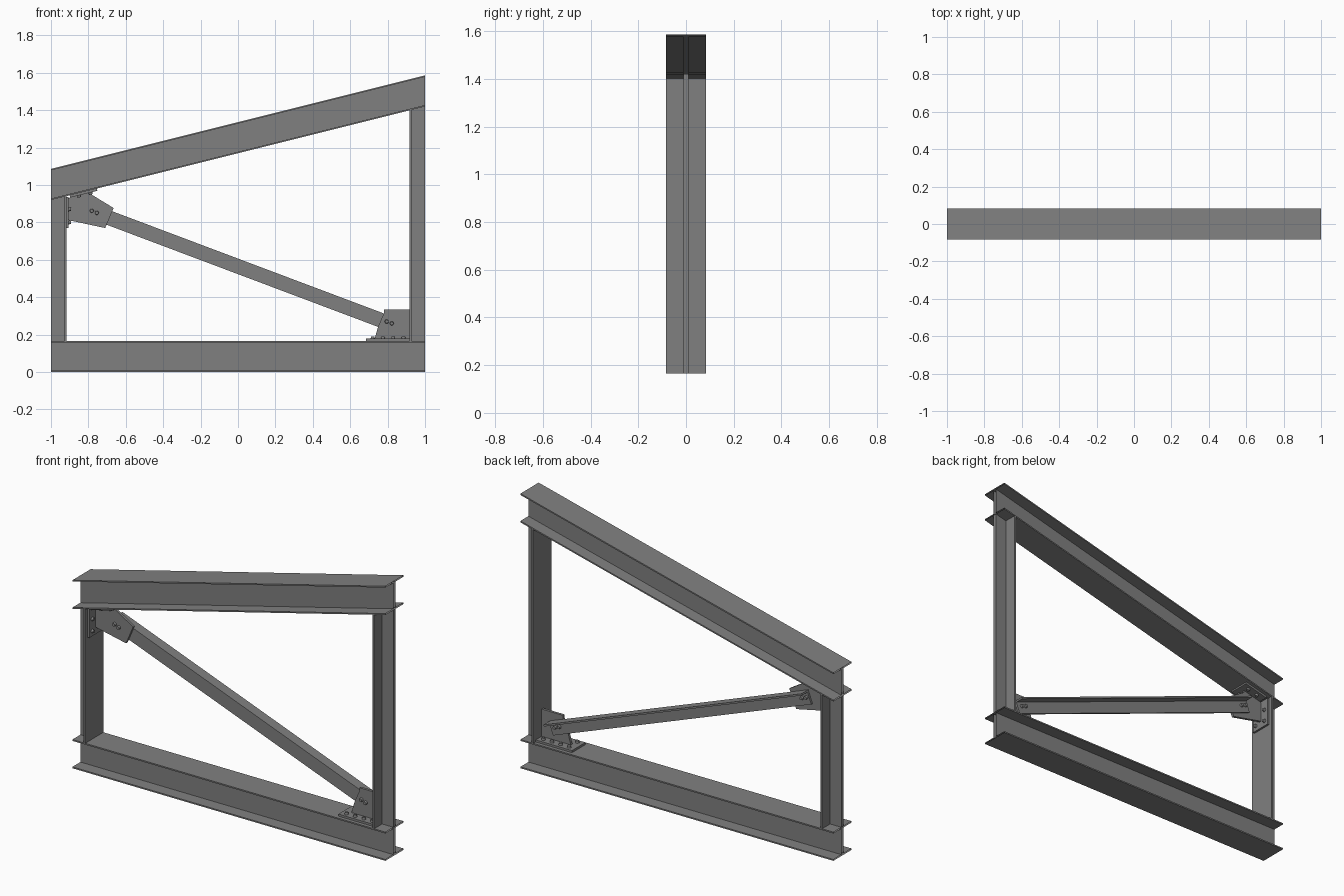
import bpy
import bmesh
from math import atan2
from mathutils import Vector, Matrix

if "Cube" in bpy.data.objects:
    bpy.data.objects.remove(bpy.data.objects["Cube"], do_unlink=True)

steel = bpy.data.materials.new("steel grey")
steel.use_nodes = True
GREY = (0.216, 0.216, 0.216, 1)
steel.diffuse_color = GREY
steel.node_tree.nodes["Principled BSDF"].inputs["Base Color"].default_value = GREY

HALF = 0.083      # half flange width
DEPTH = 0.166     # beam depth
WEB = 0.01        # half web thickness
FLANGE = 0.008
SLOPE = 0.25


def rafter_under(x):
    return 0.92 + SLOPE * (x + 1)


def finish(name, bm):
    bmesh.ops.recalc_face_normals(bm, faces=bm.faces)
    mesh = bpy.data.meshes.new(name)
    bm.to_mesh(mesh)
    bm.free()
    mesh.materials.append(steel)
    obj = bpy.data.objects.new(name, mesh)
    bpy.context.collection.objects.link(obj)
    return obj


def loft(name, start, end, capped=True):
    """Join two matching outlines with side faces."""
    bm = bmesh.new()
    a = [bm.verts.new(p) for p in start]
    b = [bm.verts.new(p) for p in end]
    n = len(a)
    for i in range(n):
        j = (i + 1) % n
        bm.faces.new((a[i], a[j], b[j], b[i]))
    if capped:
        bm.faces.new(a[::-1])
        bm.faces.new(b)
    return finish(name, bm)


def plate(name, outline, y0, y1):
    """Flat plate from an outline in the x-z plane."""
    return loft(name, [(x, y0, z) for x, z in outline], [(x, y1, z) for x, z in outline])


def bolts(name, points, axis, radius=0.011, height=0.012):
    """Round bolt heads standing on the given points along an axis."""
    bm = bmesh.new()
    axis = Vector(axis).normalized()
    turn = axis.to_track_quat('Z', 'Y').to_matrix().to_4x4()
    for p in points:
        mid = Vector(p) + axis * height / 2
        bmesh.ops.create_cone(bm, cap_ends=True, segments=12, radius1=radius,
                              radius2=radius * 0.8, depth=height,
                              matrix=Matrix.Translation(mid) @ turn)
    return finish(name, bm)


# I-section beams, open at the ends
half_i = [(HALF, 0), (HALF, FLANGE), (WEB, FLANGE),
          (WEB, DEPTH - FLANGE), (HALF, DEPTH - FLANGE), (HALF, DEPTH)]
i_section = half_i + [(-y, h) for y, h in reversed(half_i)]
for name, left_z, right_z in (("bottom_beam", 0, 0),
                              ("sloped_top_beam", rafter_under(-1), rafter_under(1))):
    loft(name, [(-1, y, left_z + h) for y, h in i_section],
         [(1, y, right_z + h) for y, h in i_section], capped=False)

# T-section columns, flange towards the opening
half_t = [(1, WEB), (0.928, WEB), (0.928, HALF), (0.918, HALF)]
t_section = half_t + [(x, -y) for x, y in reversed(half_t)]
for name, side in (("right_column", 1), ("left_column", -1)):
    outline = [(side * x, y) for x, y in t_section]
    loft(name, [(x, y, DEPTH) for x, y in outline],
         [(x, y, rafter_under(x)) for x, y in outline], capped=False)

# Diagonal angle brace, behind the gussets
G = 0.0075
upper, lower = Vector((-0.80, 0, 0.866)), Vector((0.85, 0, 0.245))
along = (lower - upper).normalized()
normal = Vector((-along.z, 0, along.x))
angle = [(G, -0.039), (G, 0.039), (0.068, 0.039),
         (0.068, 0.029), (0.019, 0.029), (0.019, -0.039)]
ends = [[e + normal * h + Vector((0, y, 0)) for y, h in angle] for e in (upper, lower)]
loft("diagonal_brace", *ends)

# Gusset plates
plate("upper_gusset", [(-0.907, 0.93), (-0.785, 0.965), (-0.785, 0.95),
                       (-0.665, 0.877), (-0.71, 0.77), (-0.907, 0.812)], -G, G)
plate("lower_gusset", [(0.78, 0.335), (0.917, 0.335), (0.917, 0.177),
                       (0.73, 0.177), (0.75, 0.245), (0.78, 0.315)], -G, G)

# Mounting plates bolted to the beams and column
T, W = 0.012, 0.062
plate("lower_base_plate", [(0.685, DEPTH), (0.917, DEPTH),
                           (0.917, DEPTH + T), (0.685, DEPTH + T)], -W, W)
plate("column_side_plate", [(-0.918, 0.77), (-0.906, 0.77),
                            (-0.906, 0.935), (-0.918, 0.935)], -W, W)
x0, x1 = -0.90, -0.755
plate("top_side_plate", [(x0, rafter_under(x0)), (x1, rafter_under(x1)),
                         (x1 + 0.003, rafter_under(x1) - T),
                         (x0 + 0.003, rafter_under(x0) - T)], -W, W)

# Bolt heads on the mounting plates
rows = (-0.037, 0.037)
bolts("base_plate_bolts", [(x, y, DEPTH + T) for x in (0.72, 0.775, 0.83, 0.885)
                           for y in rows], (0, 0, 1))
bolts("column_plate_bolts", [(-0.906, y, z) for z in (0.80, 0.87) for y in rows], (1, 0, 0))
bolts("top_plate_bolts", [(x, y, rafter_under(x) - T) for x in (-0.85, -0.79)
                          for y in rows], (SLOPE, 0, -1))

# Bolt heads through gussets and brace, front and back
through = [(-0.782, 0.862), (-0.755, 0.851), (0.795, 0.27), (0.822, 0.26)]
bolts("brace_bolts_front", [(x, -G, z) for x, z in through], (0, -1, 0))
bolts("brace_bolts_back", [(x, 0.019, z) for x, z in through], (0, 1, 0))
